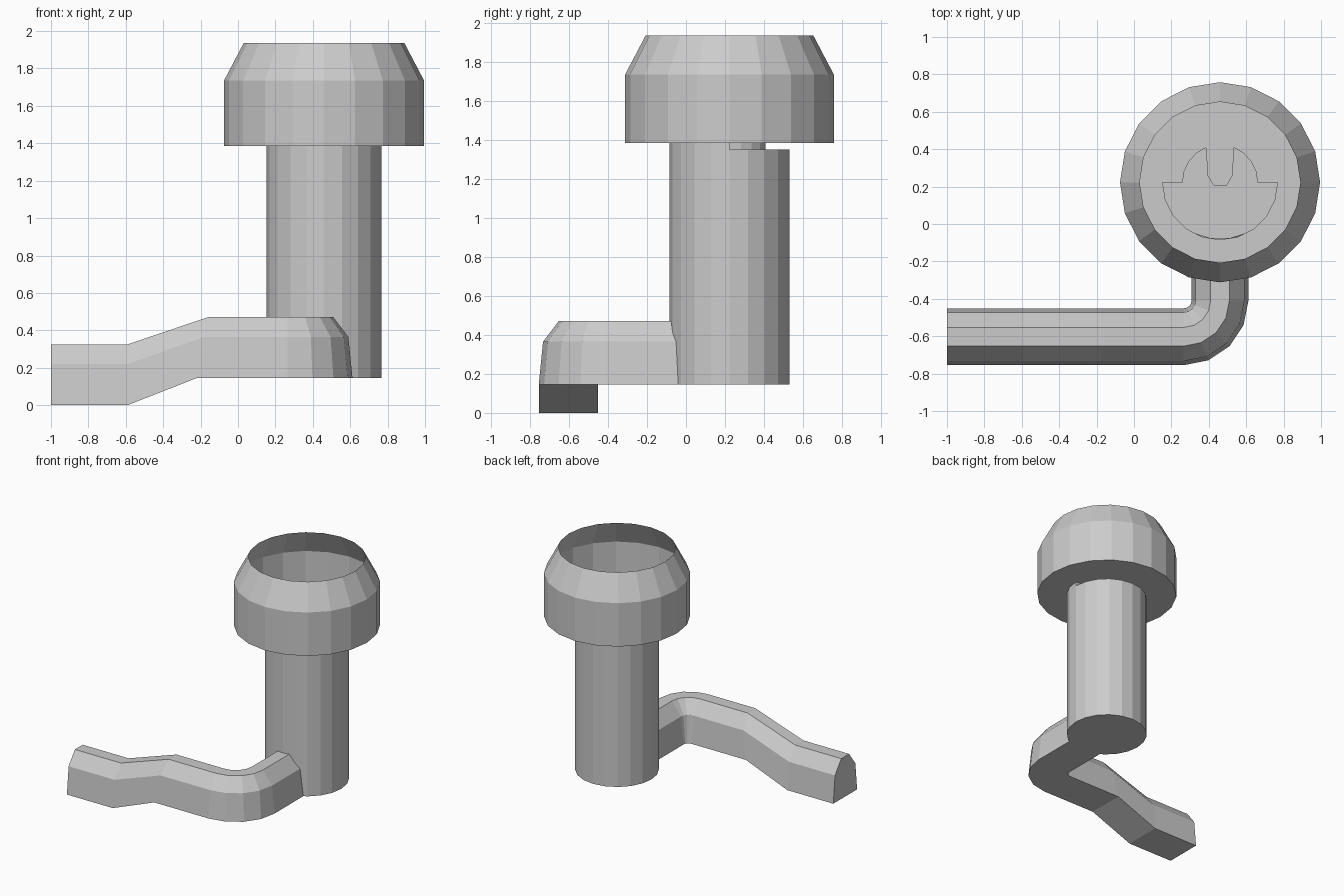
import bpy, bmesh
from math import sin, cos, pi, sqrt, radians

if "Cube" in bpy.data.objects:
    bpy.data.objects.remove(bpy.data.objects["Cube"])

CX, CY = 0.46, 0.223          # vertical axis of the column
N = 20                        # sides of the round parts
R_TUBE, R_NECK = 0.307, 0.2
Z_BASE, Z_STEP, Z_FLOOR = 0.145, 1.35, 1.385


def arc(r, z, a0=0, a1=360, n=N, closed=True):
    count = n if closed else n + 1
    angles = [radians(a0 + (a1 - a0) * i / n) for i in range(count)]
    return [(CX + r * cos(a), CY + r * sin(a), z) for a in angles]


def skin(bm, rings, closed=True):
    """Quads between successive rings of points."""
    vs = [[bm.verts.new(p) for p in ring] for ring in rings]
    n = len(rings[0])
    for a, b in zip(vs, vs[1:]):
        for i in range(n if closed else n - 1):
            j = (i + 1) % n
            bm.faces.new((a[i], a[j], b[j], b[i]))
    return vs


def fill(bm, *loops):
    """Flat face bounded by one loop, with further loops as holes."""
    edges = []
    for loop in loops:
        v = [bm.verts.new(p) for p in loop]
        edges += [bm.edges.new((v[i - 1], v[i])) for i in range(len(v))]
    bmesh.ops.triangle_fill(bm, edges=edges, use_beauty=True, normal=(0, 0, 1))


def finish(bm, name):
    bmesh.ops.remove_doubles(bm, verts=bm.verts, dist=0.0005)
    bmesh.ops.recalc_face_normals(bm, faces=bm.faces)
    mesh = bpy.data.meshes.new(name)
    bm.to_mesh(mesh)
    bm.free()
    obj = bpy.data.objects.new(name, mesh)
    bpy.context.collection.objects.link(obj)
    return obj


def at(points, z):
    return [(x, y, z) for x, y, _ in points]


# Neck outline: back half with a tongue-shaped slot reaching the centre
right = arc(R_NECK, Z_FLOOR, 0, 68, 4, False)
left = arc(R_NECK, Z_FLOOR, 112, 180, 4, False)
tongue = [(CX + 0.067, 0.26, Z_FLOOR), (CX + 0.035, 0.205, Z_FLOOR),
          (CX - 0.035, 0.205, Z_FLOOR), (CX - 0.067, 0.26, Z_FLOOR)]
neck = right + tongue + left
front = arc(R_TUBE, Z_FLOOR, 180, 360, N // 2, False)
back = arc(R_TUBE, Z_STEP, 0, 180, N // 2, False)

# Bowl: open thin shell with a pierced floor
bm = bmesh.new()
skin(bm, [arc(0.535, Z_FLOOR), arc(0.535, 1.735), arc(0.43, 1.935)])
fill(bm, arc(0.535, Z_FLOOR), neck + front)
finish(bm, "bowl")

# Column: hollow tube, closed below, stepped at the back of its top
bm = bmesh.new()
rings = skin(bm, [arc(R_TUBE, Z_BASE), arc(R_TUBE, Z_STEP)])
bm.faces.new(rings[0])
skin(bm, [at(front, Z_STEP), front], closed=False)
skin(bm, [at(neck, Z_STEP), neck], closed=False)
for s in (0, -1):
    x = [front[s], neck[-1 - s]]
    skin(bm, [at(x, Z_STEP), x], closed=False)
fill(bm, back + at(neck, Z_STEP)[::-1])
finish(bm, "column")

# Stem: six-sided section swept along a rising, then turning path
section = [(-0.152, 0), (0.152, 0), (0.13, 0.22), (0.05, 0.325),
           (-0.05, 0.325), (-0.13, 0.22)]      # (towards outer side, up)
rings = []
for x, z, lean in ((-1, 0, 0), (-0.59, 0, 0), (-0.22, Z_BASE, 0.18)):
    rings.append([(x + lean * h, -0.603 - u, z + h) for u, h in section])
TX, TY, TR = CX - 0.195, -0.408, 0.195         # turn centre and radius
for i in range(5):
    a = radians(-90 + 22.5 * i)
    rings.append([(TX + (TR + u) * cos(a), TY + (TR + u) * sin(a), Z_BASE + h)
                  for u, h in section])
rings.append([(CX + u, CY - sqrt(R_TUBE ** 2 - u * u) + 0.004, Z_BASE + h)
              for u, h in section])            # fitted to the column
bm = bmesh.new()
verts = skin(bm, rings)
bm.faces.new(verts[0])
finish(bm, "stem")
